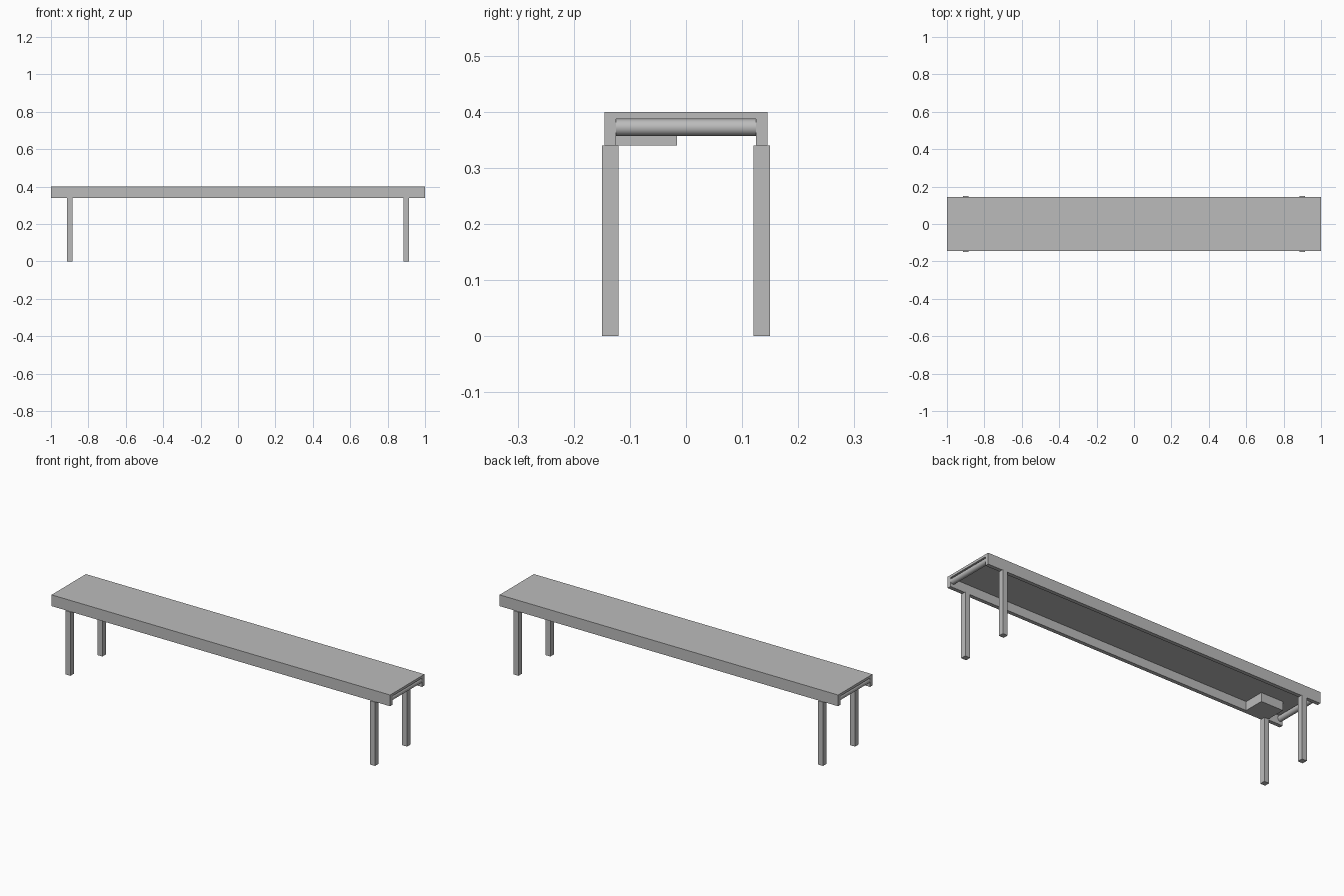
import bpy, bmesh, math
from mathutils import Matrix, Vector

cube = bpy.data.objects.get("Cube")
if cube:
    bpy.data.objects.remove(cube, do_unlink=True)

# Single painted metal colour
grey = bpy.data.materials.new("plain grey")
grey.use_nodes = True
colour = (0.5, 0.5, 0.5, 1)
grey.diffuse_color = colour
grey.node_tree.nodes["Principled BSDF"].inputs["Base Color"].default_value = colour


def add_object(name, bm):
    bmesh.ops.recalc_face_normals(bm, faces=bm.faces)
    mesh = bpy.data.meshes.new(name)
    bm.to_mesh(mesh)
    bm.free()
    mesh.materials.append(grey)
    obj = bpy.data.objects.new(name, mesh)
    bpy.context.collection.objects.link(obj)
    return obj


def box(name, low, high):
    low, high = Vector(low), Vector(high)
    bm = bmesh.new()
    bmesh.ops.create_cube(bm, size=1)
    bmesh.ops.scale(bm, vec=high - low, verts=bm.verts)
    bmesh.ops.translate(bm, vec=(low + high) / 2, verts=bm.verts)
    return add_object(name, bm)


LENGTH, OUTER, INNER = 2.0, 0.145, 0.125
TOP, UNDER, BOTTOM = 0.40, 0.387, 0.34

# Bed: a downward-opening channel swept along x
profile = [(-OUTER, BOTTOM), (-OUTER, TOP), (OUTER, TOP), (OUTER, BOTTOM),
           (INNER, BOTTOM), (INNER, UNDER), (-INNER, UNDER), (-INNER, BOTTOM)]
bm = bmesh.new()
face = bm.faces.new([bm.verts.new((-LENGTH / 2, y, z)) for y, z in profile])
swept = bmesh.ops.extrude_face_region(bm, geom=[face], use_keep_orig=True)
moved = [v for v in swept["geom"] if isinstance(v, bmesh.types.BMVert)]
bmesh.ops.translate(bm, vec=(LENGTH, 0, 0), verts=moved)
add_object("bed_channel", bm)

# Rollers across both open ends
RADIUS = 0.015
for side, sx in (("left", 1), ("right", -1)):
    bm = bmesh.new()
    place = (Matrix.Translation((sx * (LENGTH / 2 - RADIUS), 0, UNDER - RADIUS))
             @ Matrix.Rotation(math.pi / 2, 4, "X"))
    bmesh.ops.create_cone(bm, cap_ends=True, segments=32, radius1=RADIUS,
                          radius2=RADIUS, depth=2 * INNER, matrix=place)
    roller = add_object("end_roller_" + side, bm)
    bpy.ops.object.select_all(action="DESELECT")
    roller.select_set(True)
    bpy.context.view_layer.objects.active = roller
    bpy.ops.object.shade_smooth_by_angle(angle=math.radians(40))

    # Legs below each rail
    for end, sy in (("back", 1), ("front", -1)):
        x, y, half = sx * 0.9, sy * 0.135, 0.0145
        box(f"leg_{end}_{side}", (x - half, y - half, 0), (x + half, y + half, BOTTOM))

# Drive housing under the bed
box("drive_housing", (-0.91, -INNER, BOTTOM), (-0.78, -0.016, UNDER))
